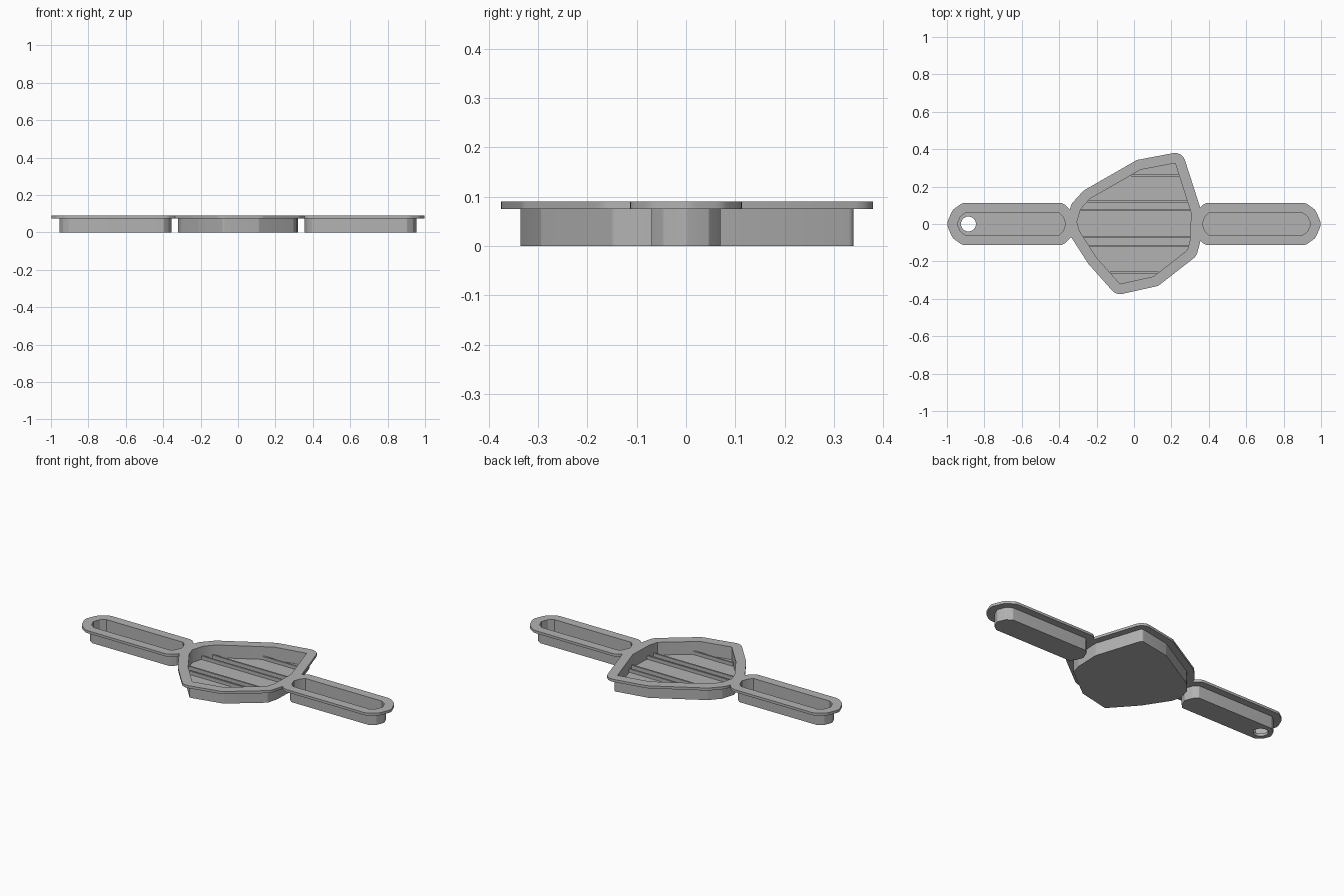
import bpy, bmesh, math
from mathutils import Vector

cube = bpy.data.objects.get("Cube")
if cube:
    bpy.data.objects.remove(cube, do_unlink=True)

GREY = (0.45, 0.45, 0.45, 1)
mat = bpy.data.materials.new("plain grey")
mat.use_nodes = True
mat.diffuse_color = GREY
mat.node_tree.nodes["Principled BSDF"].inputs["Base Color"].default_value = GREY

FLOOR, FLANGE, TOP = 0.015, 0.075, 0.09


def offset_outline(pts, dist, steps=4):
    """Grow a convex counter-clockwise outline, rounding its corners."""
    loop = []
    for i, p in enumerate(pts):
        p = Vector(p)
        before, after = p - Vector(pts[i - 1]), Vector(pts[(i + 1) % len(pts)]) - p
        a = math.atan2(-before.x, before.y)
        b = math.atan2(-after.x, after.y)
        turn = (b - a) % math.tau
        for k in range(steps + 1):
            ang = a + turn * k / steps
            loop.append(p + dist * Vector((math.cos(ang), math.sin(ang))))
    return loop


def finish(bm, name):
    bmesh.ops.remove_doubles(bm, verts=bm.verts, dist=0.0002)
    bmesh.ops.recalc_face_normals(bm, faces=bm.faces)
    mesh = bpy.data.meshes.new(name)
    bm.to_mesh(mesh)
    bm.free()
    mesh.materials.append(mat)
    obj = bpy.data.objects.new(name, mesh)
    bpy.context.collection.objects.link(obj)
    return obj


def smooth(obj):
    bpy.ops.object.select_all(action='DESELECT')
    obj.select_set(True)
    bpy.context.view_layer.objects.active = obj
    bpy.ops.object.shade_smooth_by_angle(angle=math.radians(30))


def flanged_pan(name, pts, wall, rim):
    """Hollow pan: outer wall, overhanging flange, cavity and floor."""
    bm = bmesh.new()
    section = [(wall, 0), (wall, FLANGE), (rim, FLANGE), (rim, TOP), (0, TOP), (0, FLOOR)]
    rings = [[bm.verts.new((p.x, p.y, z)) for p in offset_outline(pts, d)]
             for d, z in section]
    n = len(rings[0])
    for lower, upper in zip(rings, rings[1:]):
        for i in range(n):
            j = (i + 1) % n
            bm.faces.new((lower[i], lower[j], upper[j], upper[i]))
    bm.faces.new(rings[0])
    bm.faces.new(rings[-1])
    return finish(bm, name)


# Central tray
tray_outline = [(0.22, 0.325), (0.035, 0.29), (-0.235, 0.135), (-0.285, 0.08),
                (-0.305, 0.01), (-0.29, -0.04), (-0.20, -0.18), (-0.075, -0.32),
                (0.105, -0.28), (0.285, -0.14), (0.30, -0.085), (0.305, 0.06)]
smooth(flanged_pan("tray", tray_outline, 0.015, 0.055))

# Thin ribs across the tray floor, ending inside the walls
def span(y):
    xs = []
    for (x0, y0), (x1, y1) in zip(tray_outline, tray_outline[1:] + tray_outline[:1]):
        if (y0 - y) * (y1 - y) < 0:
            xs.append(x0 + (x1 - x0) * (y - y0) / (y1 - y0))
    return min(xs), max(xs)


for number, y in enumerate((-0.26, -0.117, -0.07, 0.075, 0.12, 0.26), 1):
    left, right = span(y)
    bm = bmesh.new()
    bmesh.ops.create_cube(bm, size=1)
    bmesh.ops.scale(bm, vec=(right - left, 0.01, 0.025), verts=bm.verts)
    bmesh.ops.translate(bm, vec=((left + right) / 2, y, 0.0225), verts=bm.verts)
    finish(bm, f"floor_rib_{number}")

# Two matching handles
half = [(0.945, 0), (0.928, 0.04), (0.90, 0.06), (0.40, 0.06), (0.38, 0.04), (0.365, 0)]
handle_outline = half + [(x, -y) for x, y in half[-2:0:-1]]
handles = {}
for name, side in (("left_handle", 1), ("right_handle", -1)):
    handles[name] = flanged_pan(name, [(side * x, side * y) for x, y in handle_outline],
                                0.01, 0.053)

# Hanging hole through the right handle floor
bm = bmesh.new()
bmesh.ops.create_cone(bm, cap_ends=True, segments=32, radius1=0.04, radius2=0.04, depth=0.06)
bmesh.ops.translate(bm, vec=(-0.885, 0, 0), verts=bm.verts)
cutter = finish(bm, "hole_cutter")
cutter.hide_render = True
handle = handles["right_handle"]
cut = handle.modifiers.new("hanging_hole", 'BOOLEAN')
cut.operation = 'DIFFERENCE'
cut.solver = 'EXACT'
cut.object = cutter
bpy.context.view_layer.objects.active = handle
bpy.ops.object.modifier_apply(modifier=cut.name)
bpy.data.objects.remove(cutter, do_unlink=True)

for obj in handles.values():
    smooth(obj)
